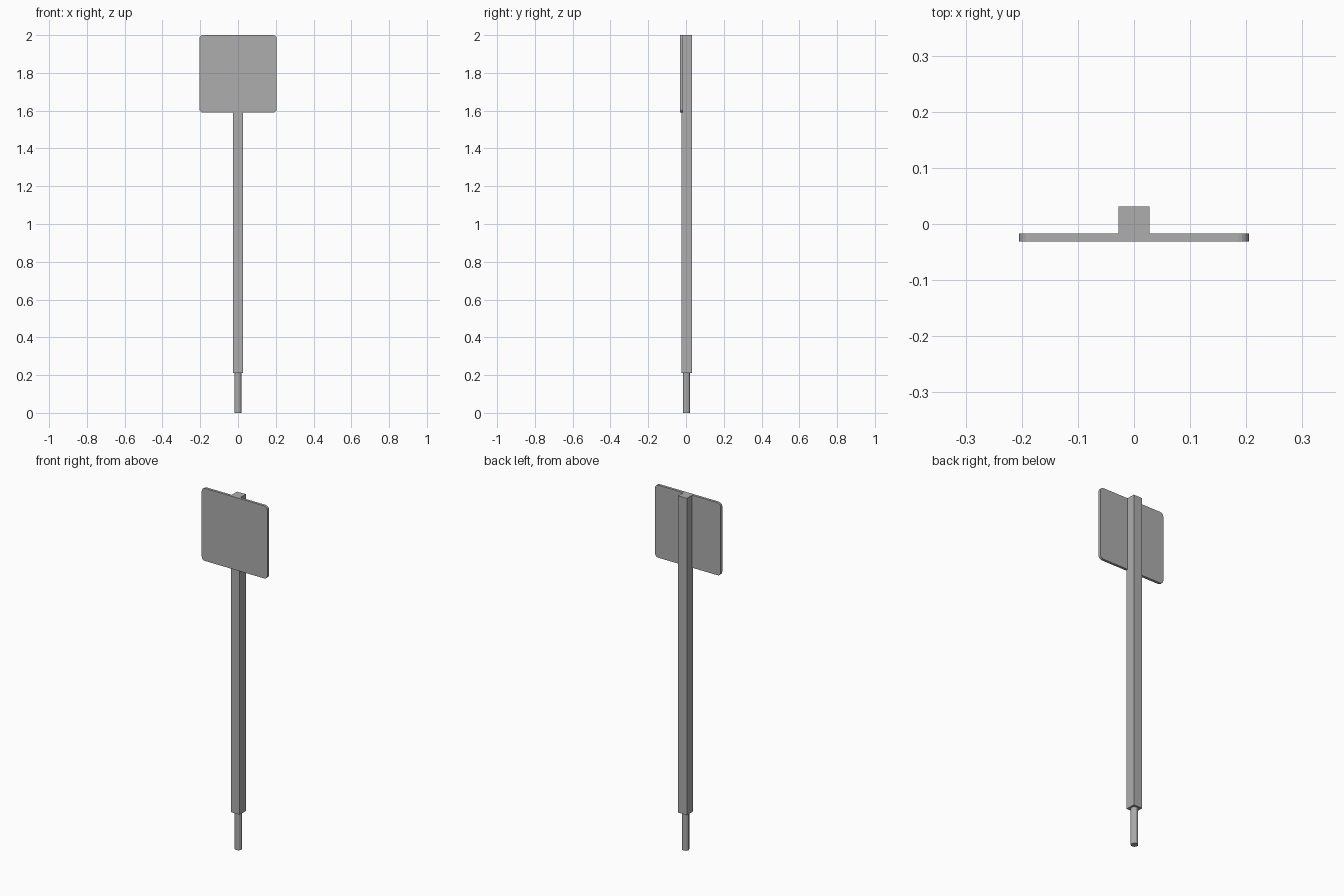
import bpy, bmesh
from math import radians
from mathutils import Matrix

cube = bpy.data.objects.get("Cube")
if cube:
    bpy.data.objects.remove(cube, do_unlink=True)

# Single plain grey for every part
grey = bpy.data.materials.new("plain grey")
grey.use_nodes = True
colour = (0.42, 0.42, 0.42, 1)
grey.diffuse_color = colour
grey.node_tree.nodes["Principled BSDF"].inputs["Base Color"].default_value = colour


def make_object(name, bm):
    bmesh.ops.recalc_face_normals(bm, faces=bm.faces)
    mesh = bpy.data.meshes.new(name)
    bm.to_mesh(mesh)
    bm.free()
    mesh.materials.append(grey)
    obj = bpy.data.objects.new(name, mesh)
    bpy.context.collection.objects.link(obj)
    return obj


def box(low, high):
    bm = bmesh.new()
    bmesh.ops.create_cube(bm, size=1)
    for v in bm.verts:
        v.co = [lo + (c + 0.5) * (hi - lo) for c, lo, hi in zip(v.co, low, high)]
    return bm


POST_Y = 0.0035
POST_BOTTOM = 0.21
HALF = 0.0275

# Square post, its front slightly sunk into the sign panel
make_object("post", box((-HALF, POST_Y - HALF, POST_BOTTOM), (HALF, POST_Y + HALF, 2)))

# Thin panel with four rounded corners
panel = box((-0.205, -0.031, 1.59), (0.205, -0.0165, 2))
corners = [e for e in panel.edges
           if abs(e.verts[0].co.y - e.verts[1].co.y) > 0.01]
bmesh.ops.bevel(panel, geom=corners, offset=0.02, segments=4,
                profile=0.5, affect='EDGES')
make_object("sign_panel", panel)

# Round ground peg below the post
peg = bmesh.new()
bmesh.ops.create_cone(peg, cap_ends=True, segments=12, radius1=0.019, radius2=0.019,
                      depth=POST_BOTTOM,
                      matrix=Matrix.Translation((0, POST_Y, POST_BOTTOM / 2))
                      @ Matrix.Rotation(radians(15), 4, 'Z'))
make_object("ground_peg", peg)
